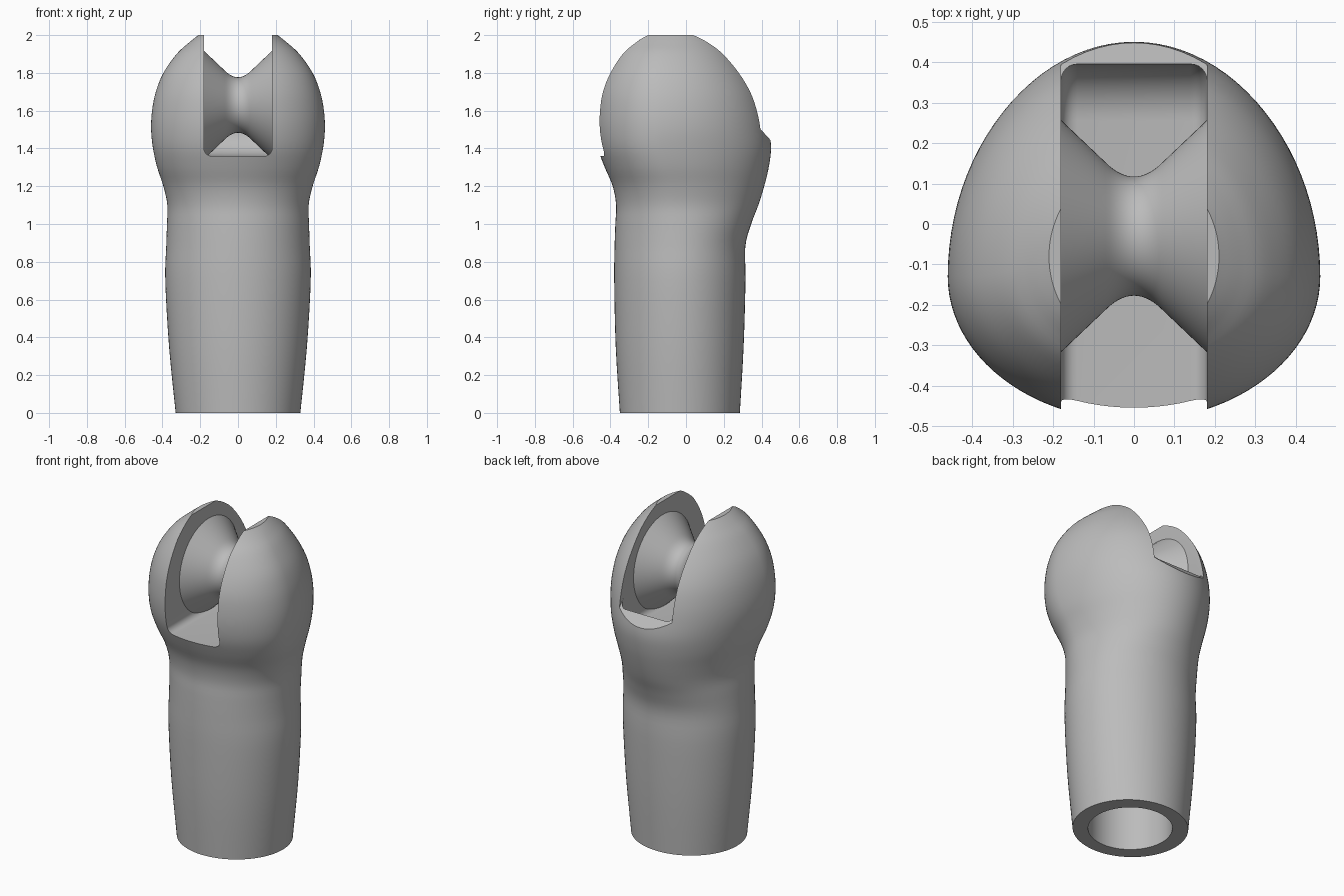
import bpy
import bmesh
from math import sin, cos, pi, radians

cube = bpy.data.objects.get("Cube")
if cube:
    bpy.data.objects.remove(cube, do_unlink=True)

grey = bpy.data.materials.new("plain grey")
grey.use_nodes = True
grey.diffuse_color = (0.5, 0.5, 0.5, 1)
grey.node_tree.nodes["Principled BSDF"].inputs["Base Color"].default_value = (0.5, 0.5, 0.5, 1)


def loft(name, rings):
    """Skin a list of equal closed rings and cap both ends."""
    bm = bmesh.new()
    loops = [[bm.verts.new(p) for p in ring] for ring in rings]
    n = len(loops[0])
    for a, b in zip(loops, loops[1:]):
        for i in range(n):
            j = (i + 1) % n
            bm.faces.new((a[i], a[j], b[j], b[i]))
    bm.faces.new(loops[0][::-1])
    bm.faces.new(loops[-1])
    bmesh.ops.recalc_face_normals(bm, faces=bm.faces)
    mesh = bpy.data.meshes.new(name)
    bm.to_mesh(mesh)
    bm.free()
    mesh.materials.append(grey)
    obj = bpy.data.objects.new(name, mesh)
    bpy.context.collection.objects.link(obj)
    return obj


def activate(obj):
    bpy.ops.object.select_all(action="DESELECT")
    obj.select_set(True)
    bpy.context.view_layer.objects.active = obj


def cut(obj, cutter):
    activate(obj)
    mod = obj.modifiers.new("cut", "BOOLEAN")
    mod.operation = "DIFFERENCE"
    mod.solver = "EXACT"
    mod.object = cutter
    bpy.ops.object.modifier_apply(modifier=mod.name)
    bpy.data.objects.remove(cutter, do_unlink=True)


def spline(p, q, r, s, t):
    """Catmull-Rom blend between q and r."""
    return tuple(0.5 * (2 * b + (c - a) * t + (2 * a - 5 * b + 4 * c - d) * t * t
                        + (3 * b - a - 3 * c + d) * t ** 3)
                 for a, b, c, d in zip(p, q, r, s))


# Body sections: height, half width, front y, widest y, back y
sections = [
    (0, .33, -.35, -.03, .285),
    (.35, .365, -.372, -.03, .305),
    (.7, .385, -.38, -.03, .315),
    (.88, .38, -.378, -.03, .314),
    (1, .376, -.374, -.04, .345),
    (1.1, .374, -.37, -.06, .383),
    (1.2, .395, -.388, -.08, .414),
    (1.3, .428, -.43, -.11, .438),
    (1.4, .45, -.467, -.13, .45),
    (1.5, .46, -.484, -.13, .44),
    (1.6, .455, -.484, -.13, .42),
    (1.7, .435, -.47, -.13, .386),
    (1.8, .395, -.433, -.13, .33),
    (1.9, .325, -.378, -.12, .258),
    (1.96, .26, -.33, -.1, .2),
    (2, .21, -.31, -.08, .15),
]
SIDES, STEPS = 96, 4


def body_ring(z, w, front, mid, back):
    ring = []
    for i in range(SIDES):
        a = 2 * pi * i / SIDES
        depth = back - mid if sin(a) > 0 else mid - front
        ring.append((w * cos(a), mid + depth * sin(a), z))
    return ring


rings = []
last = len(sections) - 1
for k in range(last):
    p, q, r, s = (sections[min(max(k + o, 0), last)] for o in (-1, 0, 1, 2))
    rings += [body_ring(*spline(p, q, r, s, t / STEPS)) for t in range(STEPS)]
rings.append(body_ring(*sections[-1]))
body = loft("socket_body", rings)

# Slot across the head: flat floor, curved back wall, sloped rear lip
SLOT, FILLET = 0.18, 0.04
FLOOR, WALL, LIP, BEND = 1.36, 0.395, 1.5, 0.14


def slot_profile(x, inset):
    pts = [(-1, FLOOR + inset)]
    for i in range(13):
        a = pi / 2 * i / 12
        pts.append((WALL - BEND + (BEND - inset) * sin(a),
                    FLOOR + BEND - (BEND - inset) * cos(a)))
    pts += [(WALL - inset, LIP + inset * 1.1 + 0.002),
            (WALL + 0.4, LIP - 0.44), (WALL + 0.4, 2.4), (-1, 2.4)]
    return [(x, y, z) for y, z in pts]


fillet = [(SLOT - FILLET * (1 - cos(a)), FILLET * (1 - sin(a)))
          for a in (pi / 2 * i / 6 for i in range(7))]
layers = [(-x, d) for x, d in fillet] + [(x, d) for x, d in fillet[::-1]]
cut(body, loft("slot_cutter", [slot_profile(x, d) for x, d in layers]))

# Bore up through the shank
bore = [[(0.237 * cos(2 * pi * i / 64), -0.033 + 0.237 * sin(2 * pi * i / 64), z)
         for i in range(64)] for z in (-0.2, 0.9)]
cut(body, loft("bore_cutter", bore))

# Waisted hub joining the two cheeks
hub_rings = []
for i in range(-20, 21):
    x = 0.2 * i / 20
    d = abs(x)
    radius = 0.147 + (d * d / 0.14 if d < 0.07 else 0.035 + (d - 0.07) * 0.95)
    hub_rings.append([(x, -0.03 + radius * cos(2 * pi * j / 72),
                       1.63 + radius * sin(2 * pi * j / 72)) for j in range(72)])
hub = loft("waisted_hub", hub_rings)

for obj in (body, hub):
    activate(obj)
    bpy.ops.object.shade_smooth_by_angle(angle=radians(30))
